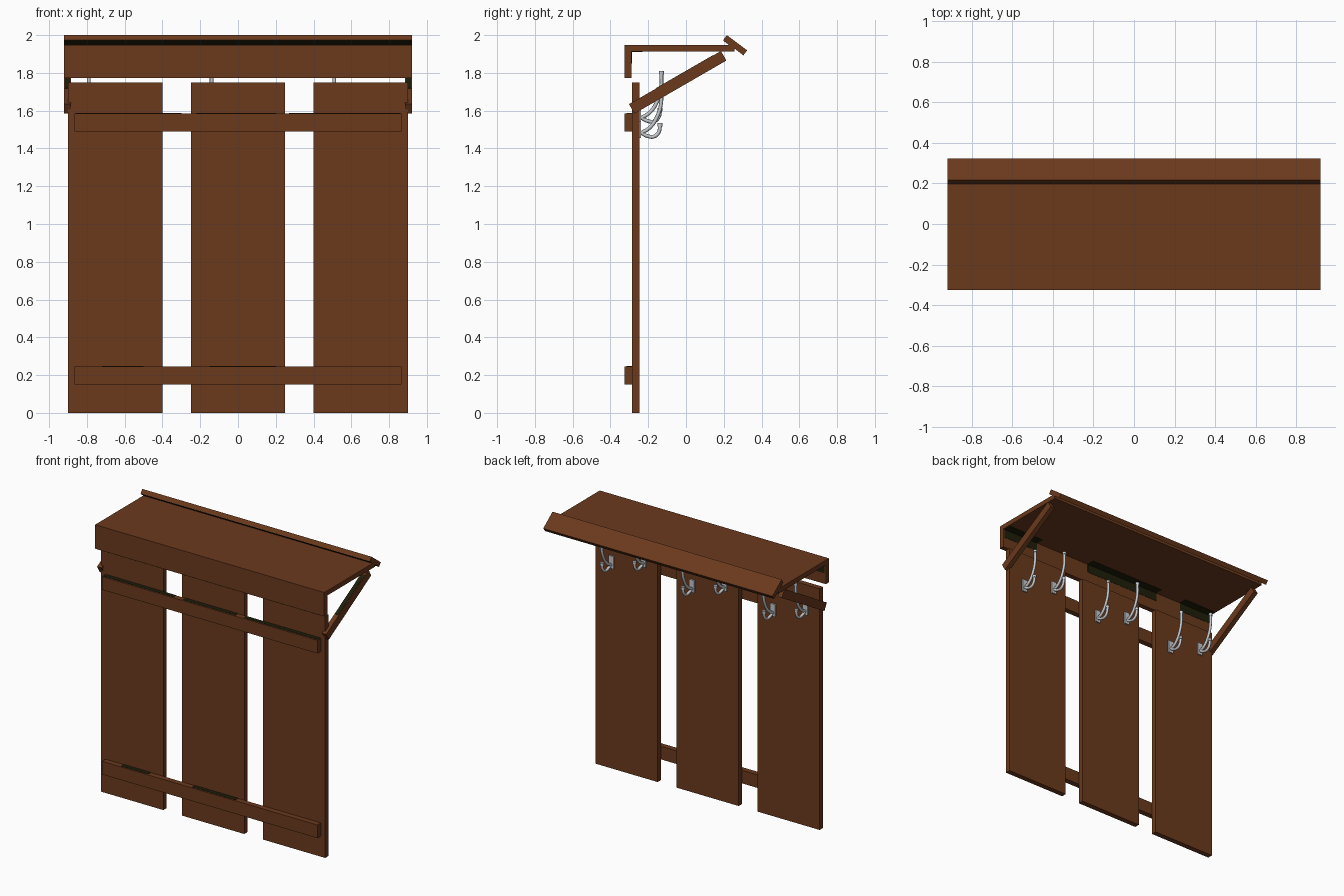
import bpy, math
from mathutils import Vector, Matrix

if "Cube" in bpy.data.objects:
    bpy.data.objects.remove(bpy.data.objects["Cube"])


def material(name, rgb):
    m = bpy.data.materials.new(name)
    m.diffuse_color = (*rgb, 1)
    m.use_nodes = True
    m.node_tree.nodes["Principled BSDF"].inputs["Base Color"].default_value = m.diffuse_color
    return m


WOOD = material("brown_wood", (0.145, 0.041, 0.012))
METAL = material("grey_metal", (0.56, 0.58, 0.61))
STAIN = material("dark_green_stain", (0.013, 0.013, 0.003))


def box(name, lo, hi, mat=WOOD, tilt=0, pivot=None):
    """Box between two corners, optionally tilted about x around a pivot."""
    lo, hi = Vector(lo), Vector(hi)
    mid = (lo + hi) / 2
    pivot = Vector(pivot) if pivot else mid
    mid = pivot + Matrix.Rotation(tilt, 3, 'X') @ (mid - pivot)
    bpy.ops.mesh.primitive_cube_add(size=1, location=mid, rotation=(tilt, 0, 0))
    o = bpy.context.object
    o.name = name
    o.scale = hi - lo
    bpy.ops.object.transform_apply(location=False, rotation=False, scale=True)
    o.data.materials.append(mat)
    return o


def tube(name, x, points, radius):
    """Smooth round rod through (y, z) points at a given x."""
    cu = bpy.data.curves.new(name, 'CURVE')
    cu.dimensions = '3D'
    cu.bevel_depth = radius
    cu.bevel_resolution = 2
    cu.resolution_u = 6
    cu.use_fill_caps = True
    sp = cu.splines.new('BEZIER')
    sp.bezier_points.add(len(points) - 1)
    for bp, (y, z) in zip(sp.bezier_points, points):
        bp.co = (x, y, z)
        bp.handle_left_type = bp.handle_right_type = 'AUTO'
    o = bpy.data.objects.new(name, cu)
    bpy.context.collection.objects.link(o)
    cu.materials.append(METAL)
    return o


def knob(name, x, y, z):
    """Round cap on a hook tip, z is its top."""
    bpy.ops.mesh.primitive_cylinder_add(vertices=14, radius=0.013, depth=0.018,
                                        location=(x, y, z - 0.009))
    o = bpy.context.object
    o.name = name
    o.data.materials.append(METAL)
    bpy.ops.object.shade_smooth_by_angle()


# Upright planks
for i, x in enumerate((-0.65, 0, 0.65)):
    box(f"plank_{i}", (x - 0.25, -0.285, 0), (x + 0.25, -0.247, 1.75))

# Cross rails, with dark stains on their top edges
for name, z, stains in (("lower_rail", 0.15, ((-0.72, -0.5), (-0.15, 0.2))),
                        ("upper_rail", 1.49, ((-0.86, -0.3), (-0.22, 0.2), (0.27, 0.86)))):
    box(name, (-0.865, -0.325, z), (0.865, -0.285, z + 0.095))
    for k, (a, b) in enumerate(stains):
        box(f"{name}_stain_{k}", (a, -0.315, z + 0.095), (b, -0.285, z + 0.097), STAIN)

# Hat shelf, its rear board and the tilted lip
box("shelf", (-0.92, -0.325, 1.912), (0.92, 0.256, 1.947))
box("rear_board", (-0.92, -0.325, 1.773), (0.92, -0.289, 1.912))
lip_tilt, lip_mid = math.radians(-37), (0, 0.260, 1.9465)
box("shelf_lip", (-0.92, 0.193, 1.930), (0.92, 0.327, 1.963), tilt=lip_tilt)
box("lip_underside_stain", (-0.918, 0.195, 1.928), (0.918, 0.240, 1.930), STAIN,
    lip_tilt, lip_mid)

# Stains in the corner below the shelf
for k, (a, b) in enumerate(((0.62, 0.91), (-0.44, 0.17), (-0.91, -0.65))):
    box(f"shelf_stain_{k}", (a, -0.289, 1.910), (b, -0.23, 1.912), STAIN)
    box(f"rear_board_stain_{k}", (a, -0.289, 1.85), (b, -0.287, 1.912), STAIN)

# Diagonal braces
for side, s in (("left", -1), ("right", 1)):
    x, tilt, mid = s * 0.9025, math.radians(30), (s * 0.9025, -0.044, 1.75)
    box(f"{side}_brace", (x - 0.0175, -0.325, 1.721), (x + 0.0175, 0.237, 1.779), tilt=tilt)
    box(f"{side}_brace_stain", (x - 0.014, -0.16, 1.779), (x + 0.014, 0.19, 1.781), STAIN,
        tilt, mid)

# Coat hooks: a higher and a lower one on each plank
for i, px in enumerate((-0.65, 0, 0.65)):
    for j, (dx, dz) in enumerate(((-0.14, 0.08), (0.12, 0))):
        x, n = px + dx, f"hook_{i}_{j}"
        box(n + "_plate", (x - 0.02, -0.247, 1.455 + dz), (x + 0.02, -0.237, 1.545 + dz), METAL)
        tube(n + "_upper_arm", x, [(-0.24, 1.48 + dz), (-0.19, 1.512 + dz), (-0.15, 1.575 + dz),
                                   (-0.132, 1.64 + dz), (-0.130, 1.715 + dz)], 0.010)
        knob(n + "_upper_knob", x, -0.130, 1.73 + dz)
        tube(n + "_lower_arm", x, [(-0.24, 1.485 + dz), (-0.205, 1.466 + dz), (-0.17, 1.463 + dz),
                                   (-0.145, 1.485 + dz), (-0.137, 1.52 + dz)], 0.010)
        knob(n + "_lower_knob", x, -0.137, 1.535 + dz)
